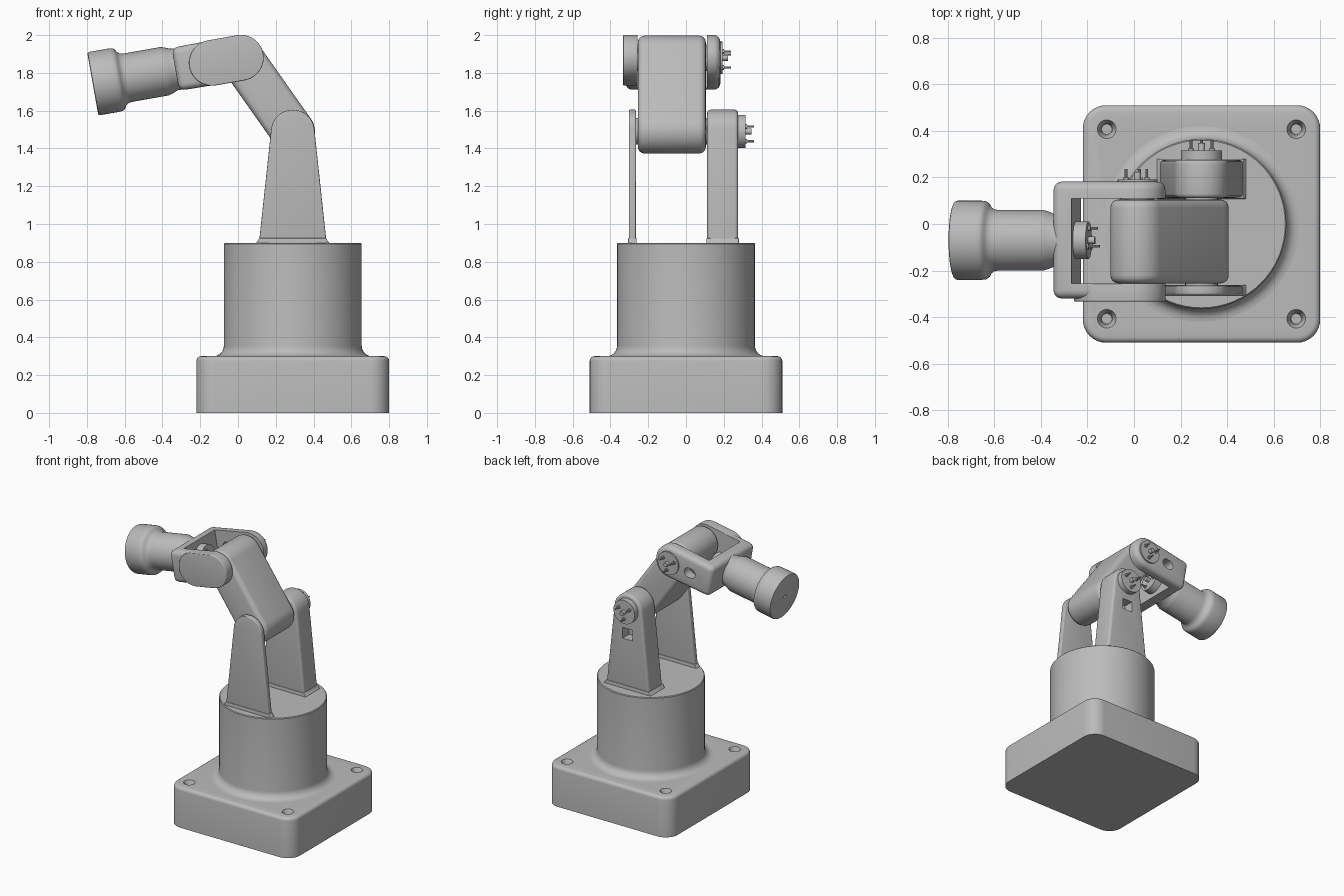
import bpy, bmesh, math
from mathutils import Matrix, Vector

cube = bpy.data.objects.get("Cube")
if cube:
    bpy.data.objects.remove(cube, do_unlink=True)

grey = bpy.data.materials.new("plain grey")
grey.use_nodes = True
GREY = (0.5, 0.5, 0.5, 1)
grey.diffuse_color = GREY
grey.node_tree.nodes["Principled BSDF"].inputs["Base Color"].default_value = GREY

BASE_X = 0.29
SHOULDER = Vector((BASE_X, 0, 1.49))
ELBOW = Vector((0.015, 0, 1.88))
MID_Y = -0.07
# Forearm frame: the pivot is the origin and the arm runs along -x
FOREARM = Matrix.Translation(ELBOW) @ Matrix.Rotation(math.radians(-10), 4, 'Y')


def make(name, bm, matrix=Matrix()):
    bmesh.ops.recalc_face_normals(bm, faces=bm.faces)
    mesh = bpy.data.meshes.new(name)
    bm.to_mesh(mesh)
    bm.free()
    mesh.transform(matrix)
    mesh.materials.append(grey)
    ob = bpy.data.objects.new(name, mesh)
    bpy.context.collection.objects.link(ob)
    return ob


def apply(ob, mod):
    bpy.context.view_layer.objects.active = ob
    bpy.ops.object.modifier_apply(modifier=mod.name)


def cut(ob, *cutters):
    for c in cutters:
        mod = ob.modifiers.new("cut", 'BOOLEAN')
        mod.object, mod.solver = c, 'EXACT'
        apply(ob, mod)
        bpy.data.objects.remove(c, do_unlink=True)


def smooth(ob, angle=35):
    bpy.ops.object.select_all(action='DESELECT')
    ob.select_set(True)
    bpy.context.view_layer.objects.active = ob
    bpy.ops.object.shade_smooth_by_angle(angle=math.radians(angle))
    return ob


def prism(name, outline, y0, y1, bevel=0.0, matrix=Matrix()):
    """Extrude an x-z outline along y and round its sharp edges."""
    bm = bmesh.new()
    face = bm.faces.new([bm.verts.new((x, y0, z)) for x, z in outline])
    new = bmesh.ops.extrude_face_region(bm, geom=[face])["geom"]
    bmesh.ops.translate(bm, vec=(0, y1 - y0, 0),
                        verts=[v for v in new if isinstance(v, bmesh.types.BMVert)])
    ob = make(name, bm, matrix)
    if bevel:
        mod = ob.modifiers.new("round", 'BEVEL')
        mod.width, mod.segments = bevel, 4
        mod.limit_method, mod.angle_limit = 'ANGLE', math.radians(40)
        apply(ob, mod)
    return ob


def box(name, x0, x1, y0, y1, z0, z1, bevel=0.0, matrix=Matrix()):
    return prism(name, [(x0, z0), (x1, z0), (x1, z1), (x0, z1)], y0, y1, bevel, matrix)


def arc(cx, cz, r, a0, a1, n=24):
    return [(cx + r * math.cos(a), cz + r * math.sin(a))
            for a in (math.radians(a0 + (a1 - a0) * i / n) for i in range(n + 1))]


def capsule(x0, z0, x1, z1, r):
    a = math.degrees(math.atan2(z1 - z0, x1 - x0))
    return arc(x0, z0, r, a + 90, a + 270) + arc(x1, z1, r, a - 90, a + 90)


def lathe(name, profile, matrix):
    """Spin (radius, height) points around the local z axis."""
    bm = bmesh.new()
    verts = [bm.verts.new((r, 0, h)) for r, h in profile]
    edges = [bm.edges.new(p) for p in zip(verts, verts[1:])]
    bmesh.ops.spin(bm, geom=verts + edges, axis=(0, 0, 1), cent=(0, 0, 0),
                   angle=math.tau, steps=64, use_merge=True)
    bmesh.ops.remove_doubles(bm, verts=bm.verts, dist=0.0001)
    return make(name, bm, matrix)


def servo_horn(name, matrix, r, depth, pin):
    """Round motor cap with a centre shaft and three pins, facing local z."""
    bm = bmesh.new()

    def cyl(x, y, radius, z0, z1, n):
        bmesh.ops.create_cone(bm, cap_ends=True, segments=n, radius1=radius, radius2=radius,
                              depth=z1 - z0, matrix=Matrix.Translation((x, y, (z0 + z1) / 2)))
    cyl(0, 0, r, -0.02, depth, 48)
    cyl(0, 0, 0.016, depth - 0.01, depth + pin * 0.7, 16)
    for k in range(3):
        a = math.radians(90 + 120 * k)
        x, y = 0.052 * math.cos(a), 0.052 * math.sin(a)
        cyl(x, y, 0.013, depth - 0.01, depth + 0.008, 12)
        cyl(x, y, 0.006, depth - 0.01, depth + pin, 8)
    return smooth(make(name, bm, matrix))


# Base plate with rounded corners and four countersunk bolt holes
bm = bmesh.new()
bmesh.ops.create_cube(bm, size=1, matrix=Matrix.Translation((BASE_X, 0, 0.15))
                      @ Matrix.Diagonal((1.02, 1.02, 0.3, 1)))
upright = [e for e in bm.edges if abs(e.verts[0].co.z - e.verts[1].co.z) > 0.1]
bmesh.ops.bevel(bm, geom=upright, offset=0.1, segments=8, profile=0.5, affect='EDGES')
rim = [e for e in bm.edges if all(v.co.z > 0.29 for v in e.verts)]
bmesh.ops.bevel(bm, geom=rim, offset=0.025, segments=4, profile=0.5, affect='EDGES')
base = make("base_plate", bm)
for sx in (-1, 1):
    for sy in (-1, 1):
        spot = Matrix.Translation((BASE_X + sx * 0.407, sy * 0.407, 0.3))
        cut(base, lathe("bolt_hole_cutter", [(0, -0.06), (0.022, -0.06), (0.026, -0.03),
                                             (0.04, 0), (0.04, 0.02), (0, 0.02)], spot))
smooth(base)

# Turret with a fillet at its foot
fillet = [(0.42 - 0.055 * math.sin(t), 0.355 - 0.055 * math.cos(t))
          for t in (math.pi / 2 * i / 6 for i in range(7))]
smooth(lathe("turret", [(0, 0.28), (0.42, 0.28)] + fillet
             + [(0.365, 0.895), (0.36, 0.9), (0, 0.9)], Matrix.Translation((BASE_X, 0, 0))))

# Shoulder uprights, each tapering to a round top, on a small flared foot
side = ([(0.11, 0.89), (0.47, 0.89)] + arc(SHOULDER.x, SHOULDER.z, 0.115, 6, 174))
for name, y0, y1, soft in (("front_upright", -0.303, -0.265, 0.006),
                           ("rear_upright", 0.112, 0.276, 0.018)):
    upright = prism(name, side, y0, y1, soft)
    if name == "rear_upright":
        cut(upright, box("cable_slot_cutter", 0.25, 0.33, 0.2, 0.3, 1.27, 1.35))
    smooth(upright)
    smooth(prism(name + "_foot", [(0.098, 0.89), (0.482, 0.89), (0.482, 0.903), (0.474, 0.91),
                                  (0.468, 0.925), (0.112, 0.925), (0.106, 0.91), (0.098, 0.903)],
                 y0 - 0.004, y1 + 0.004, 0.004))

BACKWARD = Matrix.Rotation(math.radians(-90), 4, 'X')
servo_horn("shoulder_servo", Matrix.Translation((SHOULDER.x, 0.276, SHOULDER.z)) @ BACKWARD,
           0.088, 0.04, 0.045)

# Shoulder axle and upper arm link
smooth(prism("shoulder_axle", arc(SHOULDER.x, SHOULDER.z, 0.07, 0, 350, 35), -0.28, 0.13))
smooth(prism("upper_arm", capsule(SHOULDER.x, SHOULDER.z, ELBOW.x, ELBOW.z, 0.117),
             -0.255, 0.105, 0.035))

# Forearm fork: a round-ended block hollowed out around the upper arm
fork = prism("forearm_fork", [(-0.352, 0.115), (-0.352, -0.115)] + arc(0, 0, 0.12, -90, 90),
             -0.32, 0.182, 0.035, FOREARM)
cut(fork, box("fork_gap_cutter", -0.268, 0.3, -0.256, 0.11, -0.3, 0.3, 0, FOREARM),
    prism("fork_hole_cutter", capsule(-0.165, 0, -0.185, 0, 0.035), 0.05, 0.3, 0, FOREARM))
smooth(fork)
smooth(prism("fork_cover", capsule(0, 0, -0.155, 0, 0.121), -0.333, -0.257, 0.006, FOREARM))
smooth(prism("elbow_axle", arc(0, 0, 0.07, 0, 350, 35), -0.27, 0.13, 0, FOREARM))
servo_horn("elbow_servo", FOREARM @ Matrix.Translation((0, 0.182, 0)) @ BACKWARD,
           0.085, 0.01, 0.045)

# Wrist motor inside the fork, facing the elbow
ALONG = FOREARM @ Matrix.Translation((0, MID_Y, 0))
servo_horn("wrist_servo", ALONG @ Matrix.Translation((-0.268, 0, 0))
           @ Matrix.Rotation(math.radians(90), 4, 'Y'), 0.08, 0.055, 0.04)

# Forearm barrel and wider tool head, with a small socket in the end face
smooth(lathe("forearm_barrel",
             [(0, 0.33), (0.11, 0.33), (0.112, 0.36), (0.122, 0.385), (0.13, 0.41),
              (0.13, 0.61), (0.134, 0.628), (0.145, 0.642), (0.16, 0.65), (0.168, 0.662),
              (0.17, 0.68), (0.17, 0.785), (0.167, 0.793), (0.16, 0.796),
              (0.012, 0.796), (0.012, 0.77), (0, 0.77)],
             ALONG @ Matrix.Rotation(math.radians(-90), 4, 'Y')))
